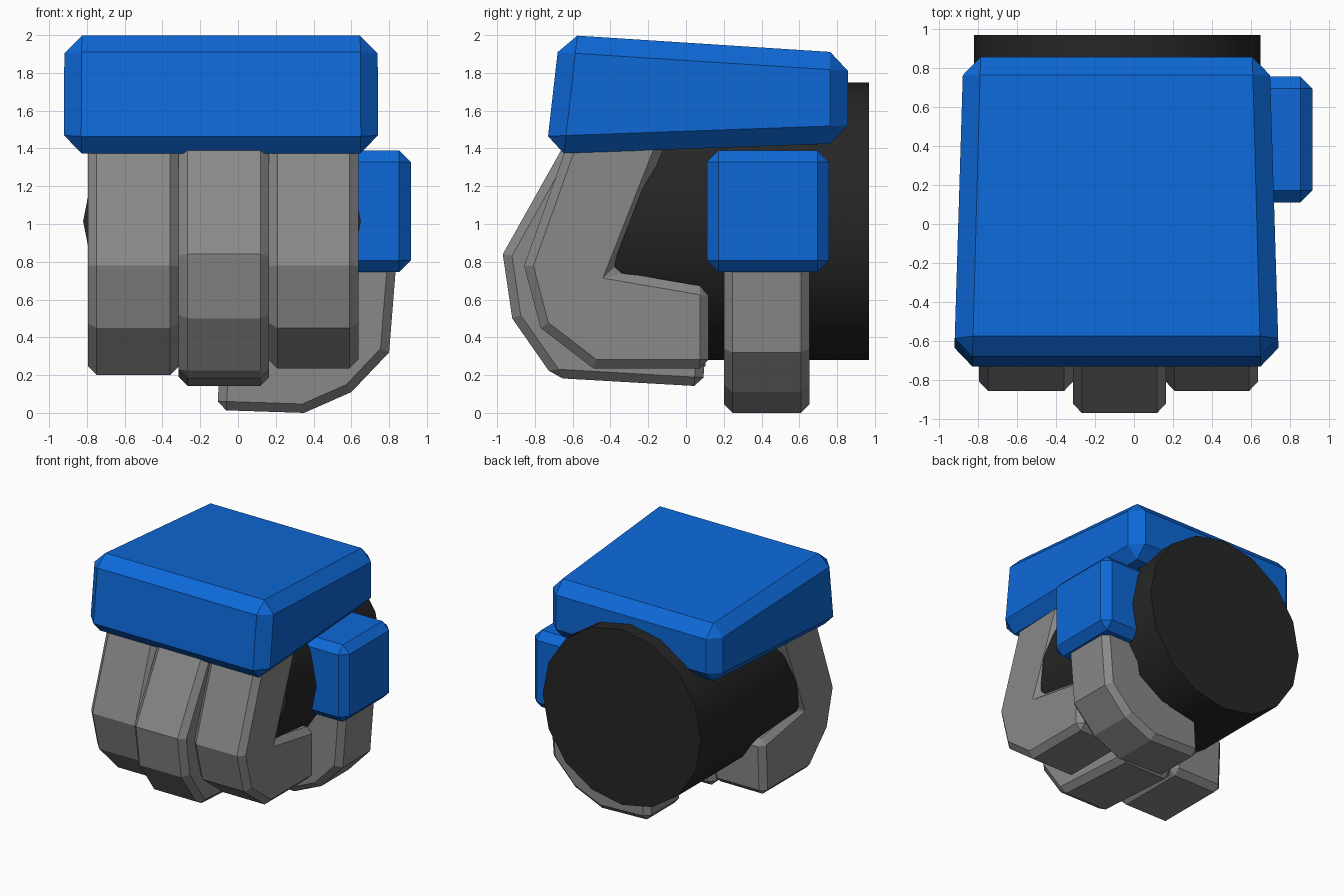
import bpy, bmesh, math
from mathutils import Vector

if "Cube" in bpy.data.objects:
    bpy.data.objects.remove(bpy.data.objects["Cube"])


def material(name, rgb):
    m = bpy.data.materials.new(name)
    m.diffuse_color = (*rgb, 1)
    m.use_nodes = True
    m.node_tree.nodes["Principled BSDF"].inputs["Base Color"].default_value = m.diffuse_color
    return m


BLUE = material("blue plate", (0.004, 0.14, 0.69))
GREY = material("grey finger", (0.25, 0.25, 0.25))
BLACK = material("black wrist", (0.019, 0.019, 0.019))


def finish(bm, name, mat, bevel=0.0):
    """Turn a bmesh into an object; chamfer only its sharp edges."""
    bmesh.ops.recalc_face_normals(bm, faces=bm.faces)
    if bevel:
        edges = [e for e in bm.edges if e.calc_face_angle(0) > math.radians(50)]
        bmesh.ops.bevel(bm, geom=edges, offset=bevel, offset_type='OFFSET',
                        segments=1, profile=0.5, affect='EDGES', clamp_overlap=False)
    me = bpy.data.meshes.new(name)
    bm.to_mesh(me)
    bm.free()
    me.materials.append(mat)
    ob = bpy.data.objects.new(name, me)
    bpy.context.collection.objects.link(ob)
    return ob


def prism(name, profile, axis, lo, hi, mat, bevel):
    """Extrude a (horizontal, z) profile along x or y from lo to hi."""
    bm = bmesh.new()
    place = (lambda h, z, d: (d, h, z)) if axis == 'x' else (lambda h, z, d: (h, d, z))
    face = bm.faces.new([bm.verts.new(place(h, z, lo)) for h, z in profile])
    new = bmesh.ops.extrude_face_region(bm, geom=[face])["geom"]
    shift = Vector(place(0, 0, hi - lo))
    bmesh.ops.translate(bm, vec=shift, verts=[v for v in new if isinstance(v, bmesh.types.BMVert)])
    return finish(bm, name, mat, bevel)


# Three curled fingers sharing the palm-side profile
palm = [(0.12, 0.665), (-0.375, 0.75), (-0.08, 1.5)]
outer = [(-0.60, 1.5), (-0.857, 0.78), (-0.77, 0.45)]
prism("left_finger", outer + [(-0.52, 0.20), (0.10, 0.20)] + palm,
      'x', -0.795, -0.312, GREY, 0.047)
prism("middle_finger", [(-0.60, 1.5), (-0.97, 0.84), (-0.92, 0.50), (-0.70, 0.185), (0.09, 0.14)] + palm,
      'x', -0.314, 0.165, GREY, 0.047)
prism("right_finger", outer + [(-0.49, 0.235), (0.12, 0.235)] + palm,
      'x', 0.162, 0.637, GREY, 0.047)

# Thumb hooking under the wrist
prism("thumb", [(0.84, 0.82), (0.80, 0.32), (0.60, 0.11), (0.35, 0.0), (-0.11, 0.015),
                (-0.09, 0.36), (0.25, 0.40), (0.45, 0.53), (0.50, 0.82)],
      'y', 0.20, 0.655, GREY, 0.047)

# Plate covering the thumb's base
prism("thumb_plate", [(0.40, 0.745), (0.915, 0.745), (0.915, 1.39), (0.40, 1.39)],
      'y', 0.11, 0.757, BLUE, 0.062)

# Large plate on the back of the hand, narrowing towards the wrist
plate = prism("hand_plate", [(-0.741, 1.371), (0.857, 1.428), (0.857, 1.905), (-0.669, 2.003)],
              'x', -0.924, 0.744, BLUE, 0.094)
for v in plate.data.vertices:
    t = (v.co.y + 0.73) / 1.585
    v.co.x = -0.09 + (v.co.x + 0.09) * (1 - 0.058 * t)

# Wrist cylinder with its front end slanted against the palm
bm = bmesh.new()
bmesh.ops.create_cone(bm, cap_ends=True, segments=16, radius1=0.735, radius2=0.735, depth=2)
for v in bm.verts:
    x, y, end = v.co
    z = 1.015 + y
    front = max(-0.42, -0.40 + 0.39 * (z - 0.75))
    v.co = (x - 0.085, 0.97 if end > 0 else front, z)
# Keep a vertex exactly at each side of the wrist; smooth only the wall
wrist = finish(bm, "wrist", BLACK)
for p in wrist.data.polygons:
    p.use_smooth = len(p.vertices) == 4
